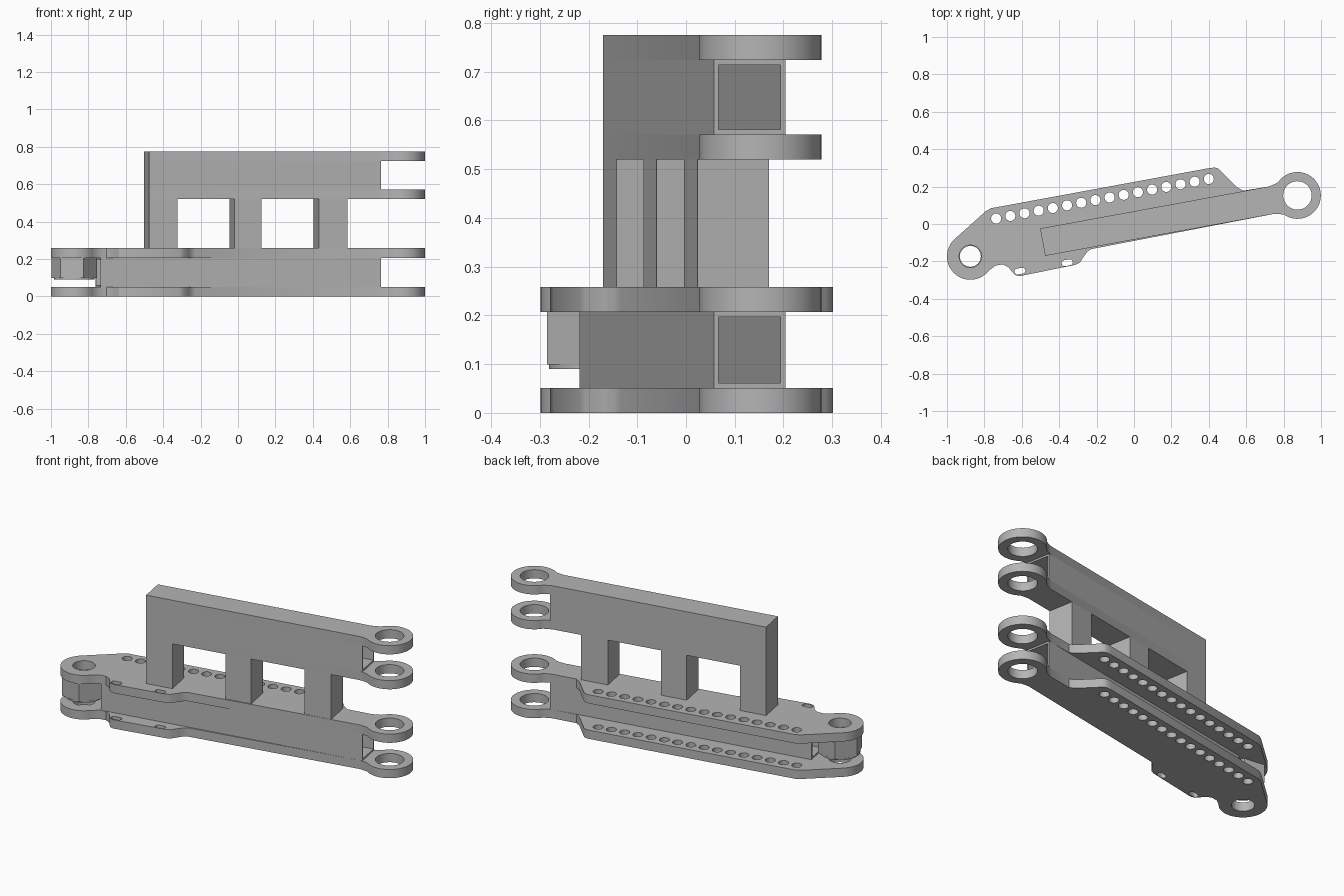
import bpy, bmesh
from math import sin, cos, radians, pi
from mathutils import Matrix, Vector

cube = bpy.data.objects.get("Cube")
if cube:
    bpy.data.objects.remove(cube, do_unlink=True)

grey = bpy.data.materials.new("plain_grey")
grey.use_nodes = True
GREY = (0.46, 0.46, 0.46, 1)
grey.diffuse_color = GREY
grey.node_tree.nodes["Principled BSDF"].inputs["Base Color"].default_value = GREY

ANGLE = 10.4                                   # heading of the beams, degrees
TURN = Matrix.Rotation(radians(ANGLE), 4, "Z")
V0, V1 = -0.082, 0.067                         # beam sides across its width
MID = (V0 + V1) / 2
BEAM_END = 0.763
PLATE = 0.051                                  # plate thickness
LEVELS = {"lower": (0, 0.258), "upper": (0.52, 0.775)}
IDENT = Matrix.Identity(4)


def arc(c, r, a0=0, a1=360, n=40):
    """Points on an arc; a full circle leaves out the repeated end point."""
    full = abs(a1 - a0) == 360
    steps = n if full else n - 1
    return [(c[0] + r * cos(radians(a0 + (a1 - a0) * i / steps)),
             c[1] + r * sin(radians(a0 + (a1 - a0) * i / steps))) for i in range(n)]


def rect(x0, y0, x1, y1):
    return [(x0, y0), (x1, y0), (x1, y1), (x0, y1)]


def turned(points):
    """Beam coordinates to world coordinates."""
    return [tuple((TURN @ Vector((x, y, 0))).xy) for x, y in points]


def slot(c, half, r):
    pts = arc((half, 0), r, -90, 90, 12) + arc((-half, 0), r, 90, 270, 12)
    return [(x + c[0], y + c[1]) for x, y in turned(pts)]


def solid(name, loops, z0, z1, matrix=IDENT):
    """Extrude an outline with holes into a closed mesh."""
    curve = bpy.data.curves.new(name, "CURVE")
    curve.dimensions = "2D"
    curve.fill_mode = "BOTH"
    curve.extrude = (z1 - z0) / 2
    for pts in loops:
        s = curve.splines.new("POLY")
        s.points.add(len(pts) - 1)
        for p, (x, y) in zip(s.points, pts):
            p.co = (x, y, 0, 1)
        s.use_cyclic_u = True
    temp = bpy.data.objects.new(name + "_outline", curve)
    bpy.context.collection.objects.link(temp)
    deps = bpy.context.evaluated_depsgraph_get()
    mesh = bpy.data.meshes.new_from_object(temp.evaluated_get(deps))
    bpy.data.objects.remove(temp, do_unlink=True)
    bm = bmesh.new()
    bm.from_mesh(mesh)
    bmesh.ops.remove_doubles(bm, verts=bm.verts, dist=1e-5)
    bmesh.ops.recalc_face_normals(bm, faces=bm.faces)
    bm.transform(matrix @ Matrix.Translation((0, 0, (z0 + z1) / 2)))
    bm.to_mesh(mesh)
    bm.free()
    mesh.name = name
    mesh.materials.clear()
    mesh.materials.append(grey)
    obj = bpy.data.objects.new(name, mesh)
    bpy.context.collection.objects.link(obj)
    bpy.ops.object.select_all(action="DESELECT")
    obj.select_set(True)
    bpy.context.view_layer.objects.active = obj
    bpy.ops.object.shade_smooth_by_angle(angle=radians(30))
    return obj


# Eye at the right end of every plate, blended into the beam edges
EYE = (0.887, MID)
eye_edge = turned([(0.745, V0), (0.775, V0 - 0.006)] + arc(EYE, 0.125, -135, 135, 48)
                  + [(0.775, V1 + 0.006), (0.745, V1)])
eye_hole = turned(arc(EYE, 0.076, n=48))

# Lower plates: pivot lobe, front tab, beam edge, eye, perforated rear flange
PIVOT = (-0.875, -0.173)
tab = [(-0.74, -0.222), (-0.702, -0.216), (-0.67, -0.232), (-0.649, -0.259),
       (-0.635, -0.273), (-0.612, -0.279), (-0.312, -0.218), (-0.29, -0.207),
       (-0.264, -0.168), (-0.25, -0.148), (-0.228, -0.134)]
flange = [(0.585, 0.178), (0.553, 0.195), (0.462, 0.286), (0.45, 0.297),
          (0.432, 0.302), (0.403, 0.299), (-0.766, 0.084), (-0.793, 0.068)]
outline = arc(PIVOT, 0.125, 133, 323, 40) + tab + eye_edge + flange
holes = [arc((-0.737 + 0.0758 * i, 0.029 + 0.0141 * i), 0.027, n=20) for i in range(16)]
slots = [slot((-0.61, -0.252), 0.014, 0.016), slot((-0.357, -0.207), 0.014, 0.016)]
pivot_hole = arc(PIVOT, 0.06, n=32)

# Upper plates: straight bar with the same eye
bar = turned([(-0.498, V1), (-0.498, V0)]) + eye_edge

plate_loops = {"lower": [outline, eye_hole, pivot_hole] + holes + slots,
               "upper": [bar, eye_hole]}
for level, (z0, z1) in LEVELS.items():
    for side, z in (("bottom", z0), ("top", z1 - PLATE)):
        solid(f"{level}_{side}_plate", plate_loops[level], z, z + PLATE)

# Hollow square tubes between each pair of plates
ALONG = TURN @ Matrix(((0, 0, 1, 0), (1, 0, 0, 0), (0, 1, 0, 0), (0, 0, 0, 1)))
WALL = 0.01
for level, start in (("lower", -0.762), ("upper", -0.345)):
    a, b = LEVELS[level][0] + PLATE, LEVELS[level][1] - PLATE
    solid(f"{level}_tube", [rect(V0, a, V1, b),
                            rect(V0 + WALL, a + WALL, V1 - WALL, b - WALL)],
          start, BEAM_END, ALONG)

# Square posts joining the beams; the left one closes the upper tube
for name, u0, u1, top in (("left", -0.498, -0.345, 0.724), ("middle", -0.035, 0.114, 0.52),
                          ("right", 0.424, 0.58, 0.52)):
    solid(f"{name}_post", [rect(u0, V0, u1, V1)], 0.258, top, TURN)

# Hexagonal nut hanging under the upper pivot lobe
bore = arc(PIVOT, 0.056, n=32)
solid("pivot_nut", [arc(PIVOT, 0.122, 53, 413, 6), bore], 0.099, 0.207)
solid("pivot_nut_collar", [arc(PIVOT, 0.108, n=36), bore], 0.09, 0.099)
